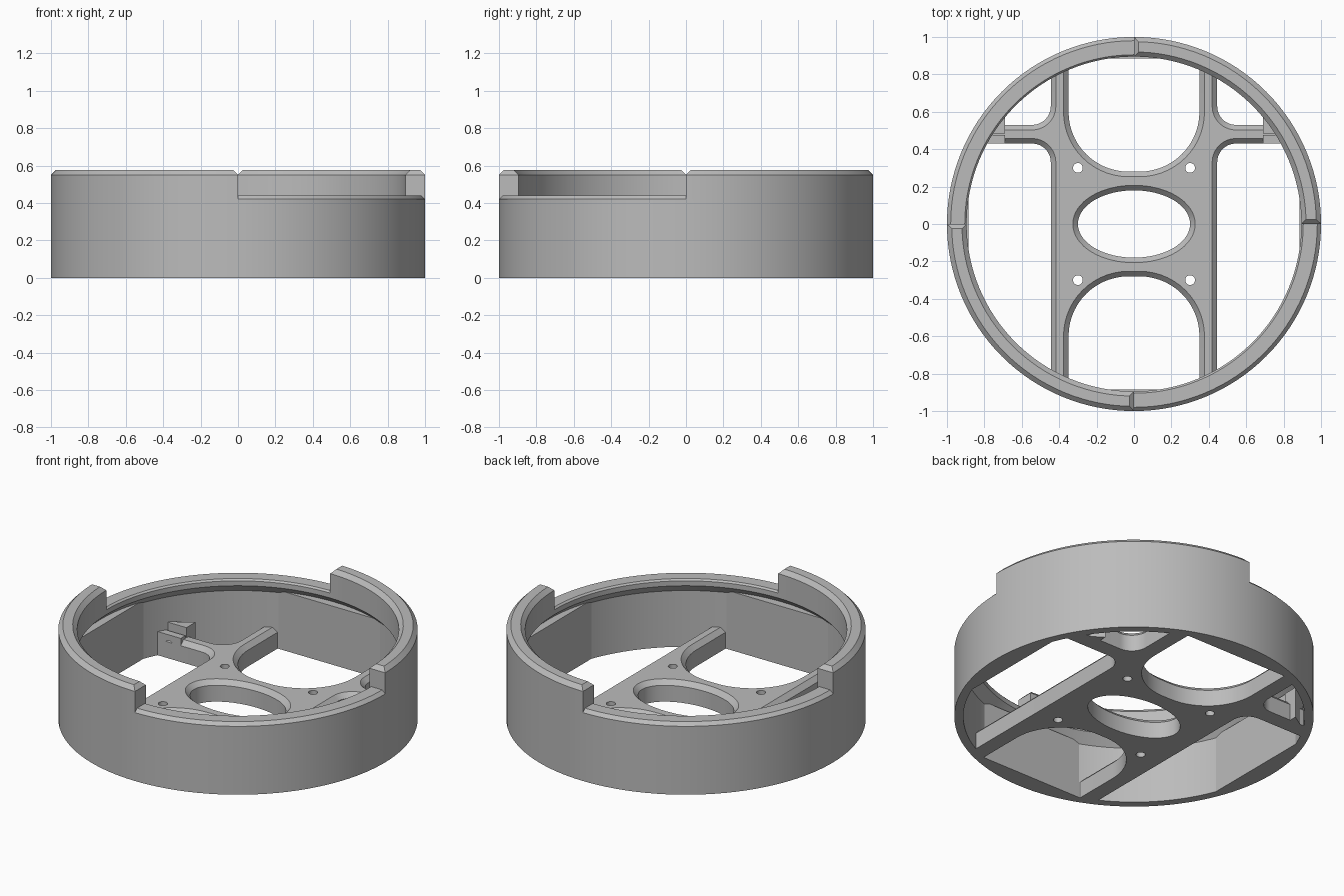
import bpy, bmesh, math
from mathutils import Vector

cube = bpy.data.objects.get("Cube")
if cube:
    bpy.data.objects.remove(cube)

grey = bpy.data.materials.new("plain grey")
grey.use_nodes = True
colour = (0.5, 0.5, 0.5, 1)
grey.diffuse_color = colour
grey.node_tree.nodes["Principled BSDF"].inputs["Base Color"].default_value = colour


def finish(name, bm):
    bmesh.ops.recalc_face_normals(bm, faces=bm.faces[:])
    mesh = bpy.data.meshes.new(name)
    bm.to_mesh(mesh)
    bm.free()
    mesh.materials.append(grey)
    ob = bpy.data.objects.new(name, mesh)
    bpy.context.collection.objects.link(ob)
    return ob


def arc(radius, a, b, steps, ry=None):
    """Points on an arc from angle a to b, in degrees."""
    angles = [math.radians(a + (b - a) * i / steps) for i in range(steps + 1)]
    return [Vector((radius * math.cos(t), (ry or radius) * math.sin(t))) for t in angles]


def circle(radius, steps=128, ry=None, at=(0, 0)):
    return [p + Vector(at) for p in arc(radius, 0, 360, steps, ry)[:-1]]


def inset(points, d):
    """Move a counterclockwise outline inward by d with mitred corners."""
    out = []
    for i, p in enumerate(points):
        a = (p - points[i - 1]).normalized()
        b = (points[(i + 1) % len(points)] - p).normalized()
        na, nb = Vector((-a.y, a.x)), Vector((-b.y, b.x))
        out.append(p + (na + nb) * d / (1 + na.dot(nb)))
    return out


def prism(name, points, levels):
    """Loft an outline through (height, inset) levels."""
    points = [Vector(p) for p in points]
    bm = bmesh.new()
    rings = [[bm.verts.new((p.x, p.y, z)) for p in inset(points, d)] for z, d in levels]
    n = len(points)
    for low, high in zip(rings, rings[1:]):
        for i in range(n):
            j = (i + 1) % n
            bm.faces.new((low[i], low[j], high[j], high[i]))
    bm.faces.new(rings[0][::-1])
    bm.faces.new(rings[-1])
    return finish(name, bm)


def rounded(corners, steps=14):
    """Outline from (x, y, radius) corners."""
    out = []
    for i, (x, y, r) in enumerate(corners):
        p = Vector((x, y))
        if not r:
            out.append(p)
            continue
        a = (Vector(corners[i - 1][:2]) - p).normalized()
        b = (Vector(corners[(i + 1) % len(corners)][:2]) - p).normalized()
        centre = p + (a + b) * r
        for k in range(steps + 1):
            t = math.pi / 2 * k / steps
            out.append(centre - b * r * math.cos(t) - a * r * math.sin(t))
    return out


def boolean(ob, cutter, operation="DIFFERENCE"):
    mod = ob.modifiers.new("cut", "BOOLEAN")
    mod.operation, mod.object, mod.solver = operation, cutter, "EXACT"
    bpy.context.view_layer.objects.active = ob
    bpy.ops.object.modifier_apply(modifier=mod.name)
    bpy.data.objects.remove(cutter)


parts = []

# Round wall with an overhanging inner lip
profile = [(.95, 0), (1, 0), (1, .42), (.98, .44), (.905, .44), (.895, .43), (.895, .4), (.95, .345)]
bm = bmesh.new()
verts = [bm.verts.new((r, 0, z)) for r, z in profile]
edges = [bm.edges.new((verts[i - 1], verts[i])) for i in range(len(verts))]
bmesh.ops.spin(bm, geom=verts + edges, cent=(0, 0, 0), axis=(0, 0, 1),
               angle=math.tau, steps=128)
bmesh.ops.remove_doubles(bm, verts=bm.verts[:], dist=0.0005)
parts.append(finish("round_wall", bm))

# Two raised quarter rims with chamfered tops
for name, start in (("raised_rim_back", 0), ("raised_rim_front", 180)):
    outline = arc(1, start, start + 90, 32) + arc(.895, start + 90, start, 32)
    parts.append(prism(name, outline, [(.41, 0), (.55, 0), (.575, .025)]))

# Flat pads on the four inner sides of the wall
half = math.degrees(math.acos(.885 / .97))
for name, turn in (("left", 0), ("back", 90), ("right", 180), ("front", 270)):
    parts.append(prism(name + "_wall_flat", arc(.97, turn - half, turn + half, 16),
                       [(0, 0), (.36, 0)]))

# Floor frame: hub, four legs and two side arms
side = [(.35, -.28, .32), (.35, -1.1, 0), (.445, -1.1, 0), (.445, .43, .1), (1.1, .43, 0),
        (1.1, .53, 0), (.445, .53, .1), (.445, 1.1, 0), (.35, 1.1, 0), (.35, .28, .32)]
corners = side + [(-x, y, r) for x, y, r in reversed(side)]
frame = prism("floor_frame", rounded(corners), [(0, 0), (.1, 0), (.128, .027)])
boolean(frame, prism("trim", circle(.97), [(-.1, 0), (.5, 0)]), "INTERSECT")
boolean(frame, prism("oval", circle(.3, 64, .18),
                     [(-.1, 0), (.1, 0), (.128, -.027), (.2, -.027)]))
for x in (-.3, .3):
    for y in (-.3, .3):
        boolean(frame, prism("screw", circle(.026, 24, at=(x, y)), [(-.1, 0), (.3, 0)]))
parts.append(frame)

# Drilled lugs and wedge cheeks at the arm ends
for name, s in (("left", 1), ("right", -1)):
    block = [(.69, .43), (.86, .43), (.85, .475), (.69, .475)]
    wedge = [(.69, .485), (.83, .485), (.69, .575)]
    block, wedge = ([(s * x, y) for x, y in pts][::s] for pts in (block, wedge))
    lug = prism(name + "_lug", block, [(0, 0), (.145, 0)])
    hole = prism("bore", circle(.026, 24), [(-.2, 0), (.2, 0)])
    hole.rotation_euler.x = math.pi / 2
    hole.location = (s * .77, .45, .085)
    bpy.context.view_layer.update()
    boolean(lug, hole)
    parts += [lug, prism(name + "_cheek", wedge, [(0, 0), (.19, 0)])]

bpy.ops.object.select_all(action="DESELECT")
for ob in parts:
    ob.select_set(True)
bpy.context.view_layer.objects.active = parts[0]
bpy.ops.object.shade_smooth_by_angle(angle=math.radians(25))
